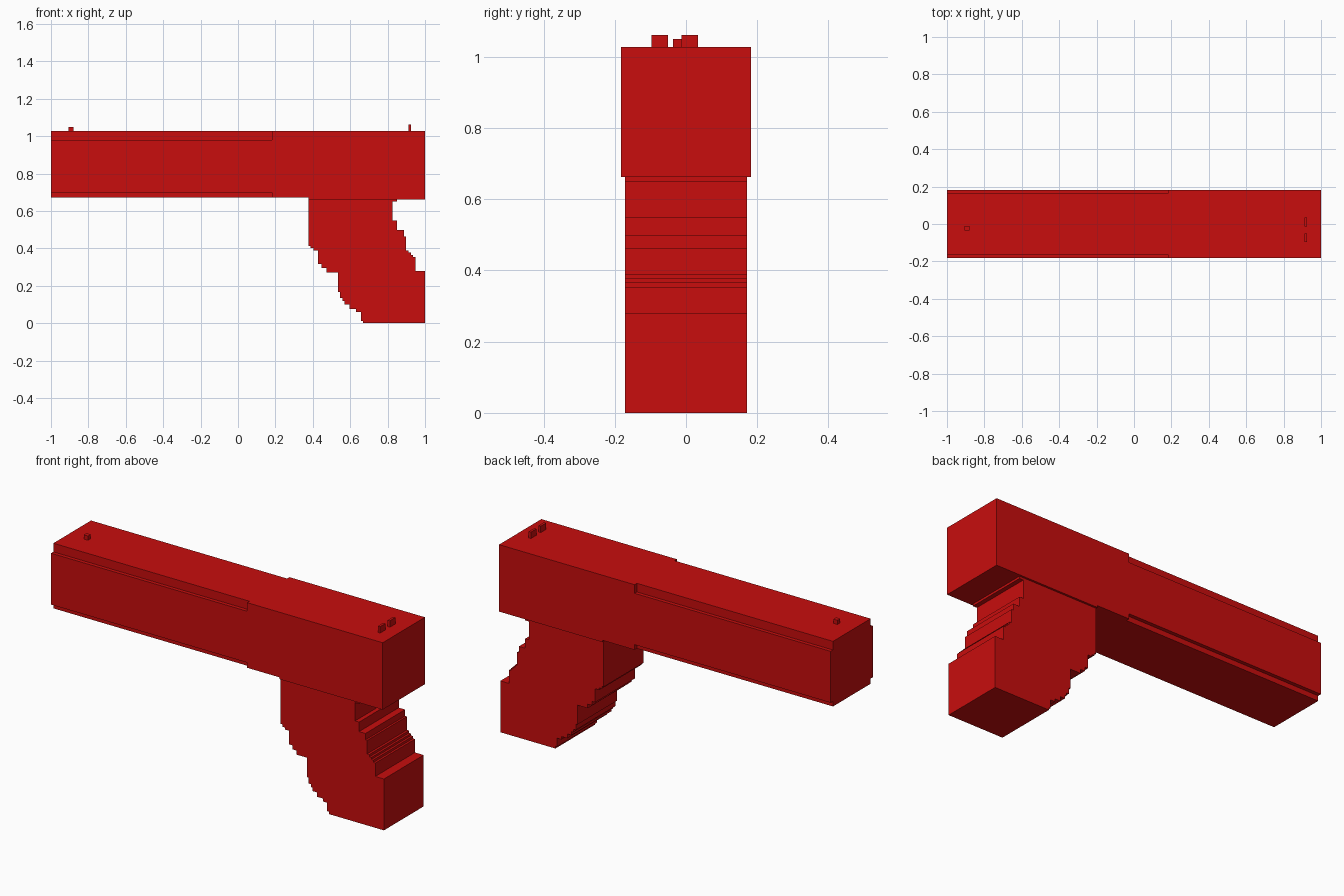
import bpy, bmesh
from mathutils import Vector

old = bpy.data.objects.get("Cube")
if old:
    bpy.data.objects.remove(old, do_unlink=True)

RED = (0.58, 0.004, 0.004, 1.0)
red = bpy.data.materials.new("red")
red.use_nodes = True
red.diffuse_color = RED
red.node_tree.nodes["Principled BSDF"].inputs["Base Color"].default_value = RED


def prism(name, points, offset):
    """Extrude a closed outline of 3D points along an offset vector."""
    bm = bmesh.new()
    face = bm.faces.new([bm.verts.new(p) for p in points])
    new = bmesh.ops.extrude_face_region(bm, geom=[face])["geom"]
    bmesh.ops.translate(bm, vec=Vector(offset),
                        verts=[v for v in new if isinstance(v, bmesh.types.BMVert)])
    bmesh.ops.recalc_face_normals(bm, faces=bm.faces)
    mesh = bpy.data.meshes.new(name)
    bm.to_mesh(mesh)
    bm.free()
    mesh.materials.append(red)
    obj = bpy.data.objects.new(name, mesh)
    bpy.context.collection.objects.link(obj)
    return obj


def box(name, x0, x1, y0, y1, z0, z1):
    outline = [(x0, y0, z0), (x0, y1, z0), (x0, y1, z1), (x0, y0, z1)]
    return prism(name, outline, (x1 - x0, 0, 0))


W, INNER = 0.182, 0.162          # half widths of the slide and of its stepped edges
BOTTOM, TOP = 0.672, 1.027

# Front of the slide: rectangle with notched corners, run along x
half = [(INNER, BOTTOM), (INNER, 0.70), (W, 0.70), (W, 0.98), (INNER, 0.98), (INNER, TOP)]
section = half + [(-y, z) for y, z in reversed(half)]
prism("slide_front", [(-1, y, z) for y, z in section], (1.183, 0, 0))

# Rear of the slide: full width, with a slightly deeper underside over the grip
side = [(0.183, BOTTOM), (0.377, BOTTOM), (0.377, 0.662), (1, 0.662), (1, TOP), (0.183, TOP)]
prism("slide_rear", [(x, -W, z) for x, z in side], (0, 2 * W, 0))

# Grip: stair-stepped outline; each pair is a riser's x and the height where it ends
front_steps = [(0.377, 0.414), (0.388, 0.401), (0.404, 0.39), (0.428, 0.316),
               (0.447, 0.294), (0.473, 0.272), (0.535, 0.166), (0.545, 0.134),
               (0.559, 0.118), (0.57, 0.099), (0.596, 0.075), (0.631, 0.059),
               (0.658, 0.013), (0.668, 0.0)]
back_steps = [(1.0, 0.28), (0.948, 0.353), (0.936, 0.366), (0.924, 0.377),
              (0.912, 0.39), (0.899, 0.463), (0.888, 0.498), (0.85, 0.55),
              (0.826, 0.65), (0.85, 0.662)]


def stairs(steps, z):
    points = []
    for x, z_end in steps:
        points += [(x, z), (x, z_end)]
        z = z_end
    return points


outline = stairs(front_steps, 0.662) + stairs(back_steps, 0.0)
prism("grip", [(x, -0.171, z) for x, z in outline], (0, 0.342, 0))

# Sights
box("front_sight", -0.905, -0.88, -0.036, -0.012, TOP, 1.05)
box("rear_sight_right", 0.912, 0.925, -0.097, -0.051, TOP, 1.062)
box("rear_sight_left", 0.912, 0.925, -0.013, 0.034, TOP, 1.062)
